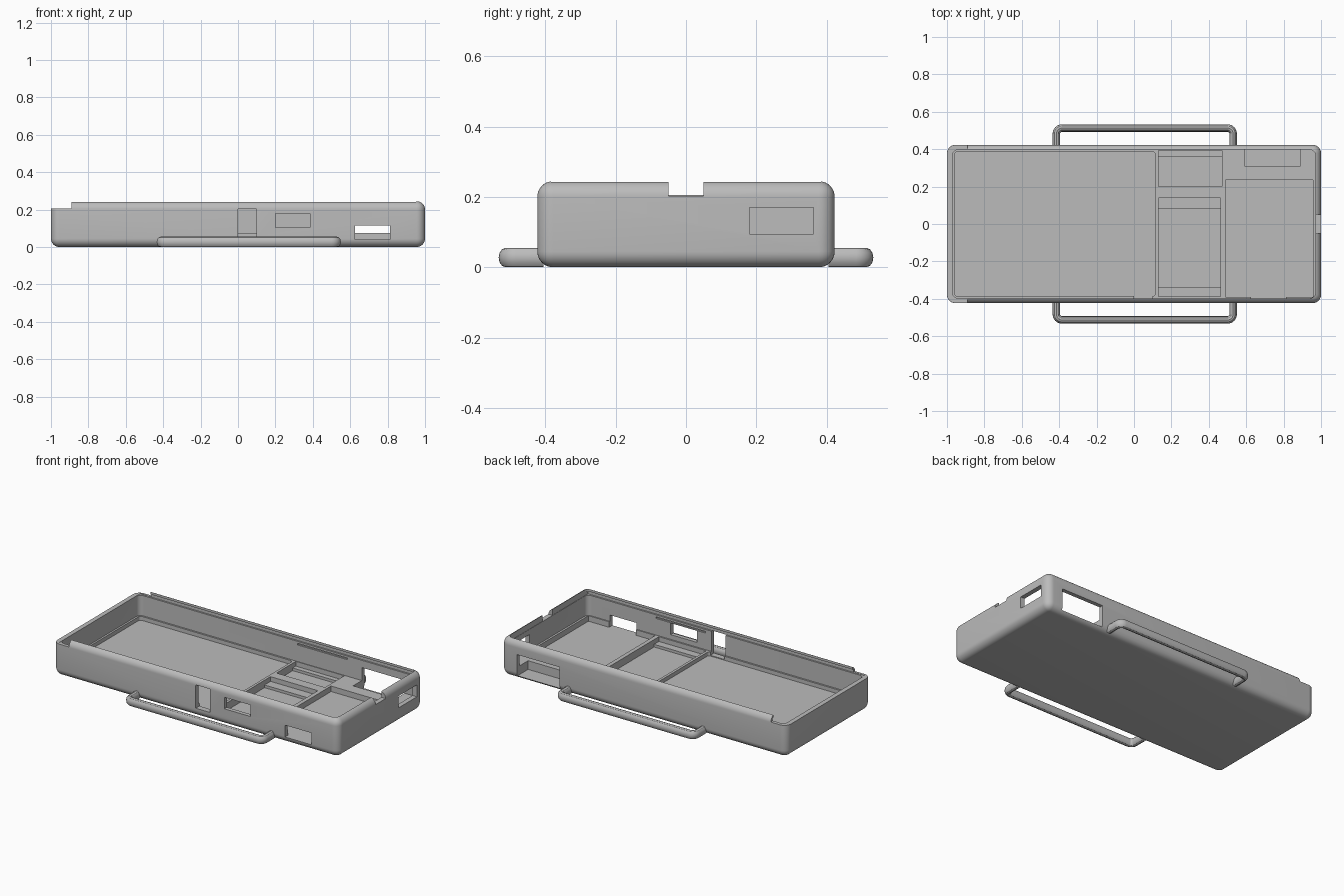
import bpy, bmesh, math

cube = bpy.data.objects.get("Cube")
if cube:
    bpy.data.objects.remove(cube, do_unlink=True)

grey = bpy.data.materials.new("light_grey_plastic")
grey.use_nodes = True
colour = (0.5, 0.5, 0.5, 1)
grey.diffuse_color = colour
grey.node_tree.nodes["Principled BSDF"].inputs["Base Color"].default_value = colour


def box(name, xs, ys, zs, radius=0, upright_only=True):
    """Box from axis ranges, with optional rounded edges."""
    bm = bmesh.new()
    bmesh.ops.create_cube(bm, size=1)
    for v in bm.verts:
        for i, (lo, hi) in enumerate((xs, ys, zs)):
            v.co[i] = hi if v.co[i] > 0 else lo
    if radius:
        edges = [e for e in bm.edges if not upright_only
                 or abs(e.verts[0].co.z - e.verts[1].co.z) > 0.01]
        bmesh.ops.bevel(bm, geom=edges, offset=radius, segments=8,
                        profile=0.5, affect='EDGES')
    mesh = bpy.data.meshes.new(name)
    bm.to_mesh(mesh)
    bm.free()
    mesh.materials.append(grey)
    obj = bpy.data.objects.new(name, mesh)
    bpy.context.collection.objects.link(obj)
    return obj


def cut(target, xs, ys, zs, radius=0):
    """Subtract a box from the target and discard the cutter."""
    cutter = box("cutter", xs, ys, zs, radius)
    cutter.hide_render = True
    mod = target.modifiers.new("cut", 'BOOLEAN')
    mod.operation = 'DIFFERENCE'
    mod.solver = 'EXACT'
    mod.object = cutter
    bpy.context.view_layer.objects.active = target
    bpy.ops.object.modifier_apply(modifier=mod.name)
    bpy.data.objects.remove(cutter, do_unlink=True)


def smooth(obj):
    bpy.ops.object.select_all(action='DESELECT')
    obj.select_set(True)
    bpy.context.view_layer.objects.active = obj
    bpy.ops.object.shade_smooth_by_angle(angle=math.radians(30))


# Rounded outer shell
tray = box("tray", (-1, 1), (-.423, .423), (0, .245), .045, False)
TOP = .4

# Main cavity, cover groove and low end for the sliding cover
cut(tray, (-.97, .97), (-.397, .397), (.075, TOP), .03)
cut(tray, (-.97, .972), (-.407, .407), (.203, .225))
cut(tray, (-1.1, -.89), (-.5, .5), (.205, TOP))

# Large compartment
cut(tray, (-.958, .113), (-.386, .386), (.05, TOP), .015)
# Middle compartments, each with stepped ends
cut(tray, (.13, .47), (.2, .393), (.045, TOP))
cut(tray, (.13, .47), (.2, .362), (.028, TOP))
cut(tray, (.13, .462), (-.388, .14), (.045, TOP))
cut(tray, (.13, .462), (-.34, .08), (.028, TOP))
# End compartment, leaving a raised shelf at the back
cut(tray, (.488, .957), (-.39, .235), (.04, TOP))

# Front wall openings
for xs, zs in (((0, .1), (.055, .203)), ((.2, .385), (.105, .178)),
               ((.625, .812), (.04, .115))):
    cut(tray, xs, (-.5, -.38), zs)
# Back socket opening, right wall window and rim notch
cut(tray, (.59, .89), (.31, .5), (.02, .157))
cut(tray, (.9, 1.1), (.18, .363), (.095, .17))
cut(tray, (.9, 1.1), (-.05, .05), (.203, TOP))
# Snap slots inside both long walls
for side in (-1, 1):
    cut(tray, (.14, .49), sorted((side * .38, side * .407)), (.18, .19))
smooth(tray)


# Strap handles on both long sides
def handle(name, side):
    left, right, outer, r = -.415, .53, .513, .03
    pts = [(left, .405)]
    for cx, start in ((left + r, 180), (right - r, 90)):
        for i in range(7):
            a = math.radians(start - 15 * i)
            pts.append((cx + r * math.cos(a), outer - r + r * math.sin(a)))
    pts.append((right, .405))
    curve = bpy.data.curves.new(name, 'CURVE')
    curve.dimensions = '3D'
    curve.bevel_depth = .02
    curve.bevel_resolution = 4
    curve.use_fill_caps = True
    spline = curve.splines.new('POLY')
    spline.points.add(len(pts) - 1)
    for p, (x, y) in zip(spline.points, pts):
        p.co = (x, y * side, 0, 1)
    curve.materials.append(grey)
    obj = bpy.data.objects.new(name, curve)
    bpy.context.collection.objects.link(obj)
    obj.location.z = .0275
    obj.scale.z = 1.375
    bpy.ops.object.select_all(action='DESELECT')
    obj.select_set(True)
    bpy.context.view_layer.objects.active = obj
    bpy.ops.object.convert(target='MESH')
    smooth(bpy.context.object)


handle("front_handle", -1)
handle("back_handle", 1)
